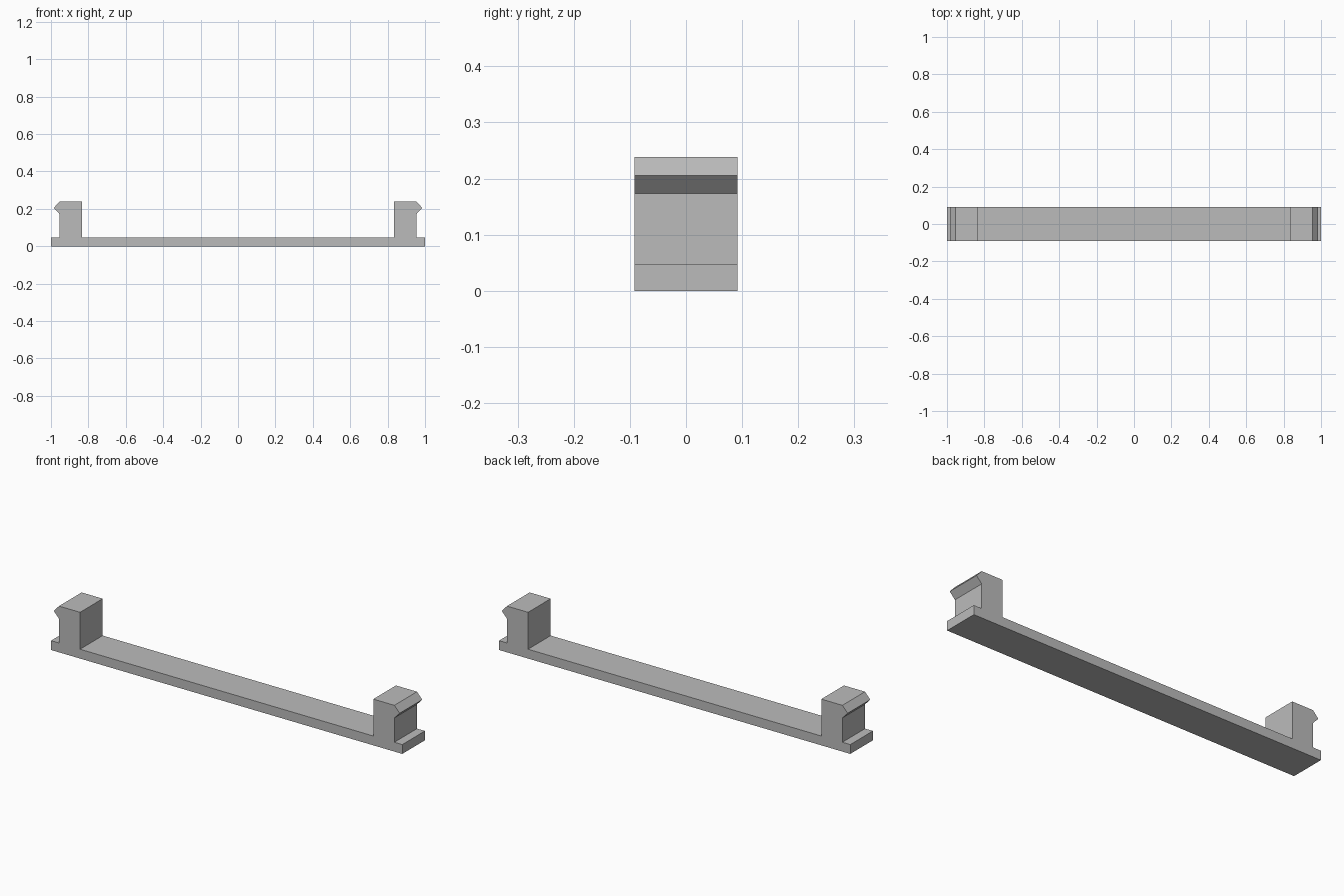
import bpy
import bmesh

if "Cube" in bpy.data.objects:
    bpy.data.objects.remove(bpy.data.objects["Cube"], do_unlink=True)

HALF_DEPTH = 0.092

# Plain grey plastic
grey = bpy.data.materials.new("grey_plastic")
grey.use_nodes = True
colour = (0.5, 0.5, 0.5, 1.0)
grey.diffuse_color = colour
grey.node_tree.nodes["Principled BSDF"].inputs["Base Color"].default_value = colour

# Right half of the outline in x and z: base end, hooked post, inner face
half = [(1.0, 0.0), (1.0, 0.048), (0.955, 0.048), (0.955, 0.173),
        (0.985, 0.205), (0.955, 0.238), (0.835, 0.238), (0.835, 0.048)]
outline = half + [(-x, z) for x, z in reversed(half)]

# Clip bar: the mirrored outline extruded through its depth
bm = bmesh.new()
front = bm.faces.new([bm.verts.new((x, -HALF_DEPTH, z)) for x, z in outline])
result = bmesh.ops.extrude_face_region(bm, geom=[front], use_keep_orig=True)
back = [v for v in result["geom"] if isinstance(v, bmesh.types.BMVert)]
bmesh.ops.translate(bm, verts=back, vec=(0, 2 * HALF_DEPTH, 0))
bmesh.ops.recalc_face_normals(bm, faces=bm.faces)

mesh = bpy.data.meshes.new("clip_bar")
bm.to_mesh(mesh)
bm.free()
mesh.materials.append(grey)
bpy.context.collection.objects.link(bpy.data.objects.new("clip_bar", mesh))
